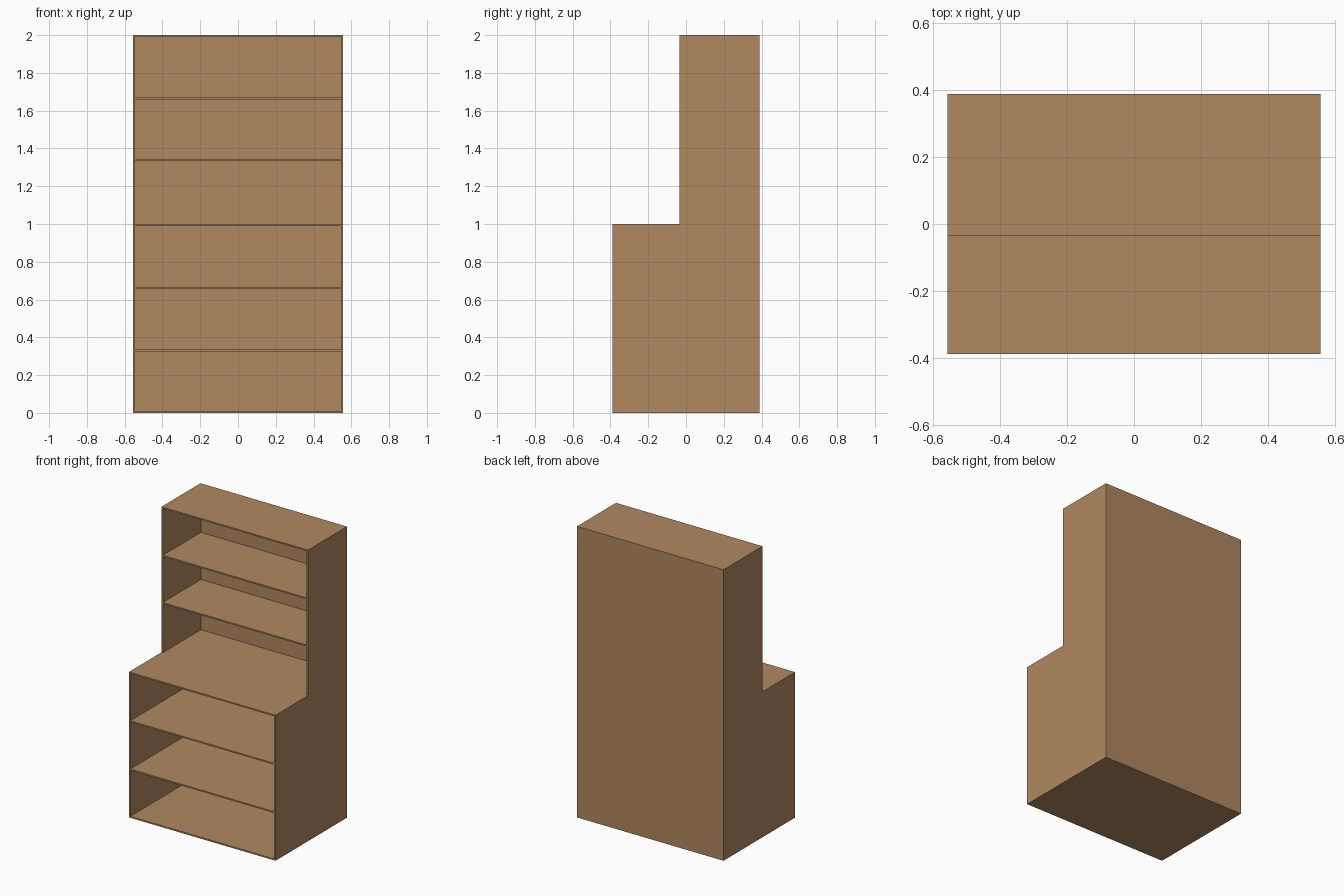
import bpy
import bmesh

if "Cube" in bpy.data.objects:
    bpy.data.objects.remove(bpy.data.objects["Cube"])

W, D = 0.557, 0.388      # half width, half depth
STEP_Y = -0.035          # front of the upper section
DECK_Z, H = 1.0, 2.0
T = 0.01                 # board thickness

wood = bpy.data.materials.new("warm wood")
wood.diffuse_color = (0.434, 0.246, 0.117, 1)
wood.use_nodes = True
wood.node_tree.nodes["Principled BSDF"].inputs["Base Color"].default_value = wood.diffuse_color


def extrude(name, profile, axis_vec):
    """Extrude a closed 3D profile along a vector into a solid board."""
    bm = bmesh.new()
    face = bm.faces.new([bm.verts.new(p) for p in profile])
    geo = bmesh.ops.extrude_face_region(bm, geom=[face])["geom"]
    verts = [g for g in geo if isinstance(g, bmesh.types.BMVert)]
    bmesh.ops.translate(bm, verts=verts, vec=axis_vec)
    bmesh.ops.recalc_face_normals(bm, faces=bm.faces)
    mesh = bpy.data.meshes.new(name)
    bm.to_mesh(mesh)
    bm.free()
    mesh.materials.append(wood)
    obj = bpy.data.objects.new(name, mesh)
    bpy.context.collection.objects.link(obj)
    return obj


def board(name, y0, y1, z0, z1):
    """Horizontal or upright board fitted between the two sides."""
    x = W - T
    extrude(name, [(-x, y0, z0), (x, y0, z0), (x, y1, z0), (-x, y1, z0)],
            (0, 0, z1 - z0))


# L-shaped side panels
outline = [(-D, 0), (D, 0), (D, H), (STEP_Y, H), (STEP_Y, DECK_Z), (-D, DECK_Z)]
for name, x in (("left_side", -W), ("right_side", W - T)):
    extrude(name, [(x, y, z) for y, z in outline], (T, 0, 0))

# back panel
board("back_panel", D - T, D, 0, H)

# bottom, deck and top boards
board("bottom_board", -D, D - T, 0, T)
board("deck_board", -D, D - T, DECK_Z - T, DECK_Z)
board("top_board", STEP_Y, D - T, H - T, H)

# shelves of the deep lower and shallow upper sections
for section, front, levels in (("lower", -D, (0.33, 0.662)),
                               ("upper", STEP_Y, (1.34, 1.664))):
    for i, z in enumerate(levels):
        board(f"{section}_shelf_{i + 1}", front, D - T, z - T / 2, z + T / 2)
